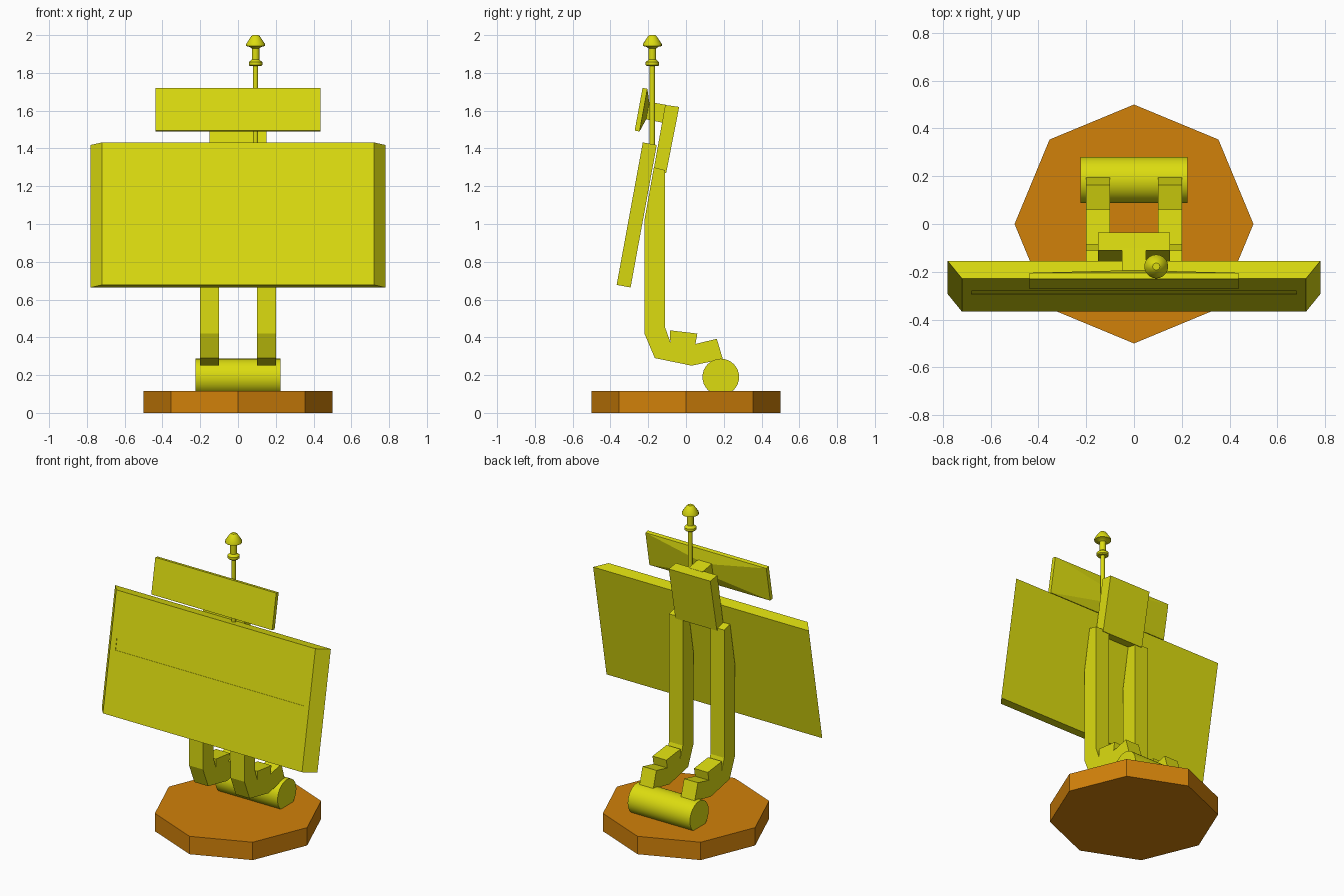
import bpy, bmesh, math
from mathutils import Matrix

if "Cube" in bpy.data.objects:
    bpy.data.objects.remove(bpy.data.objects["Cube"])


def material(name, rgb):
    m = bpy.data.materials.new(name)
    m.diffuse_color = (*rgb, 1)
    m.use_nodes = True
    m.node_tree.nodes["Principled BSDF"].inputs["Base Color"].default_value = m.diffuse_color
    return m


YELLOW = material("yellow", (0.72, 0.72, 0.005))
ORANGE = material("orange", (0.64, 0.22, 0.003))
TILT = Matrix.Rotation(math.radians(-10.4), 4, 'X')


def add_object(name, bm, mat=YELLOW):
    bmesh.ops.recalc_face_normals(bm, faces=bm.faces)
    me = bpy.data.meshes.new(name)
    bm.to_mesh(me)
    bm.free()
    me.materials.append(mat)
    ob = bpy.data.objects.new(name, me)
    bpy.context.collection.objects.link(ob)
    return ob


def smooth(ob, angle=35):
    bpy.ops.object.select_all(action='DESELECT')
    ob.select_set(True)
    bpy.context.view_layer.objects.active = ob
    bpy.ops.object.shade_smooth_by_angle(angle=math.radians(angle))


def prism(name, profile, x0, x1):
    """Extrude a side (y, z) profile from x0 to x1."""
    bm = bmesh.new()
    face = bm.faces.new([bm.verts.new((x0, y, z)) for y, z in profile])
    ext = bmesh.ops.extrude_face_region(bm, geom=[face])['geom']
    verts = [v for v in ext if isinstance(v, bmesh.types.BMVert)]
    bmesh.ops.translate(bm, verts=verts, vec=(x1 - x0, 0, 0))
    return add_object(name, bm)


def tilted_loft(name, sections, y, z):
    """Join rectangles (depth, half width, half height) and tilt them back."""
    bm = bmesh.new()
    rings = [[bm.verts.new((sx * w, d, sz * h))
              for sx, sz in ((-1, -1), (1, -1), (1, 1), (-1, 1))]
             for d, w, h in sections]
    for a, b in zip(rings, rings[1:]):
        for i in range(4):
            j = (i + 1) % 4
            bm.faces.new((a[i], a[j], b[j], b[i]))
    bm.faces.new(rings[0])
    bm.faces.new(rings[-1])
    bm.transform(Matrix.Translation((0, y, z)) @ TILT)
    return add_object(name, bm)


def lathe(name, profile, x, y, sides):
    """Spin a (radius, z) profile round a vertical axis."""
    bm = bmesh.new()
    rings = [[bm.verts.new((x + r * math.cos(math.tau * i / sides),
                            y + r * math.sin(math.tau * i / sides), z))
              for i in range(sides)] for r, z in profile]
    for a, b in zip(rings, rings[1:]):
        for i in range(sides):
            j = (i + 1) % sides
            bm.faces.new((a[i], a[j], b[j], b[i]))
    bm.faces.new(rings[0])
    bm.faces.new(rings[-1])
    return bm and add_object(name, bm)


# Octagonal base
base = lathe("base", [(0.5, 0), (0.5, 0.117)], 0, 0, 8)
base.data.materials[0] = ORANGE

# Horizontal roller resting on the base
bm = bmesh.new()
bmesh.ops.create_cone(bm, cap_ends=True, segments=32, radius1=0.097, radius2=0.097, depth=0.45,
                      matrix=Matrix.Translation((0, 0.184, 0.19)) @ Matrix.Rotation(math.pi / 2, 4, 'Y'))
smooth(add_object("roller", bm))

# Pair of legs with stepped feet
legs = prism("legs", [
    (-0.17, 1.30), (-0.22, 1.02), (-0.22, 0.42), (-0.165, 0.29), (0.03, 0.25),
    (0.195, 0.285), (0.163, 0.392), (0.05, 0.365), (0.06, 0.42), (-0.085, 0.437),
    (-0.083, 0.375), (-0.11, 0.45), (-0.11, 1.285)], 0.10, 0.20)
legs.modifiers.new("mirror", 'MIRROR')

# Back bracket and its forward arm
prism("bracket", [(-0.11, 1.63), (-0.036, 1.62), (-0.105, 1.27), (-0.172, 1.283)], -0.15, 0.15)
prism("bracket_arm", [(-0.205, 1.648), (-0.10, 1.63), (-0.115, 1.535), (-0.222, 1.556)], -0.05, 0.05)

# Small upper panel with a shallow raised back
tilted_loft("upper_panel", [(-0.013, 0.437, 0.115), (0.013, 0.437, 0.115), (0.036, 0.05, 0.045)],
            -0.238, 1.605)

# Large main panel, wider at the back, with a long slot cut in the front
panel = tilted_loft("main_panel", [(-0.0375, 0.72, 0.3835), (0.0375, 0.78, 0.3835)], -0.261, 1.048)
cutter = tilted_loft("slot_cutter", [(-0.05, 0.68, 0.041), (0.04, 0.68, 0.041)], -0.287 - 0.011, 1.115)
cutter.data.transform(Matrix.Translation((0, -0.026, 0.005)))
cutter.hide_render = True
cutter.hide_viewport = True
cut = panel.modifiers.new("slot", 'BOOLEAN')
cut.operation = 'DIFFERENCE'
cut.solver = 'EXACT'
cut.object = cutter

# Thin pole and turned finial
smooth(lathe("pole", [(0.014, 1.38), (0.014, 1.86)], 0.093, -0.178, 12))
smooth(lathe("finial", [
    (0.030, 1.836), (0.036, 1.842), (0.036, 1.857), (0.020, 1.870), (0.020, 1.930),
    (0.032, 1.938), (0.050, 1.942), (0.050, 1.953), (0.023, 1.994), (0.015, 2.0)],
    0.093, -0.178, 20))
